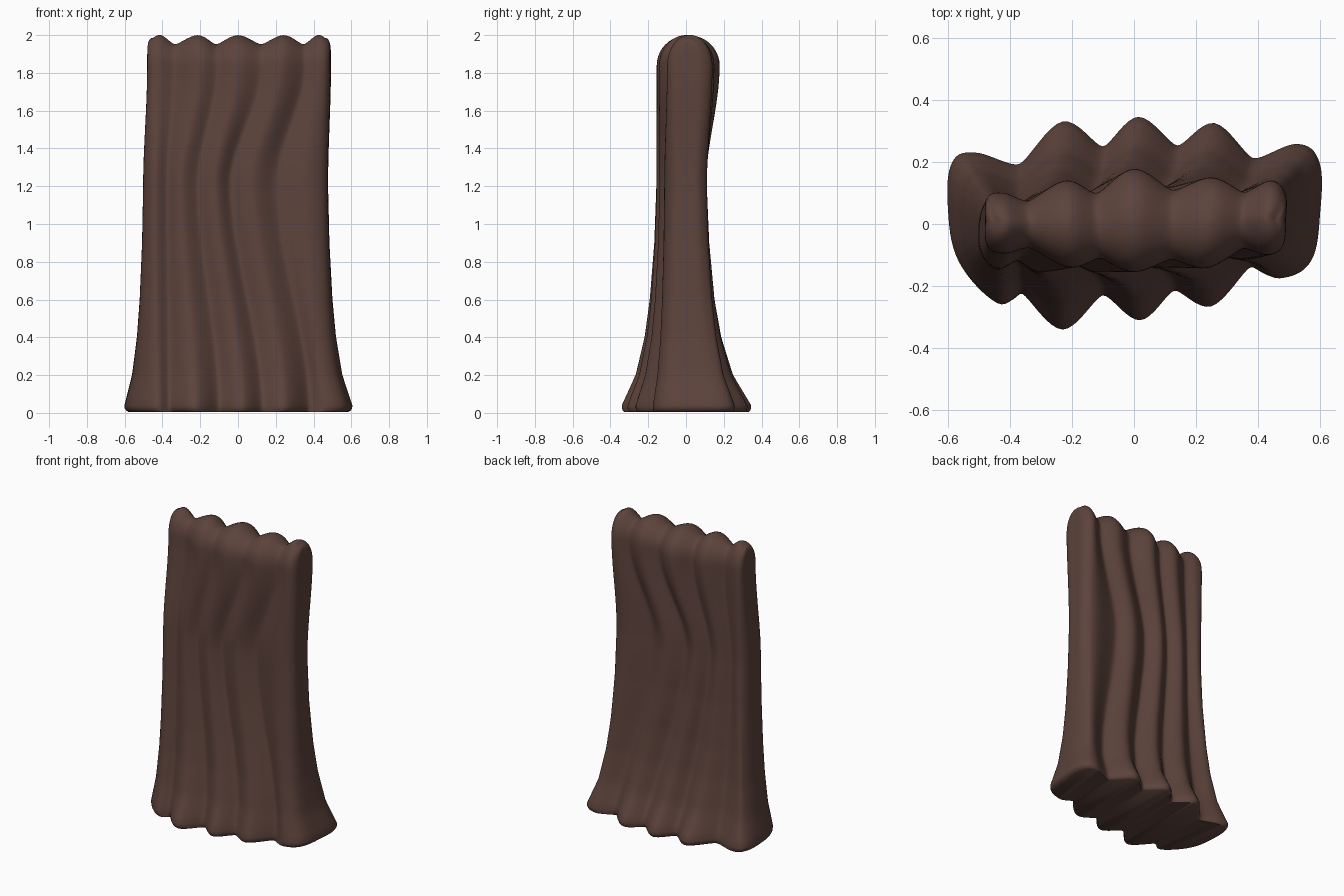
import bpy, bmesh, math

if "Cube" in bpy.data.objects:
    bpy.data.objects.remove(bpy.data.objects["Cube"])

# Outline sections, counter-clockwise from the right end: right end, corner,
# back folds (peak, valley ...), corner, left end, corner, front folds, corner
BASE = [(.6, .04), (.597, .2), (.525, .258), (.385, .212), (.26, .325), (.14, .253),
        (.015, .345), (-.1, .25), (-.23, .33), (-.37, .193), (-.51, .23), (-.585, .2),
        (-.6, .06), (-.565, -.12), (-.44, -.255), (-.36, -.225), (-.23, -.34), (-.1, -.23),
        (.02, -.31), (.13, -.215), (.25, -.265), (.375, -.14), (.47, -.175), (.57, -.12)]
MID = [(.475, .01), (.465, .08), (.39, .11), (.2, .06), (.09, .11), (-.04, .055),
       (-.13, .105), (-.22, .055), (-.3, .095), (-.38, .055), (-.44, .085), (-.485, .06),
       (-.502, -.02), (-.49, -.1), (-.44, -.145), (-.375, -.12), (-.3, -.157), (-.215, -.12),
       (-.12, -.155), (-.04, -.105), (.08, -.14), (.2, -.085), (.35, -.115), (.455, -.08)]
TOP = [(.49, .02), (.487, .1), (.44, .14), (.355, .103), (.25, .15), (.125, .11),
       (0, .178), (-.12, .1), (-.22, .14), (-.34, .075), (-.42, .1), (-.473, .085),
       (-.48, .01), (-.473, -.07), (-.42, -.095), (-.335, -.078), (-.21, -.14), (-.11, -.112),
       (0, -.155), (.12, -.115), (.235, -.142), (.35, -.08), (.43, -.1), (.48, -.07)]
VALLEYS = {3, 5, 7, 9, 15, 17, 19, 21}
ENDS = {0, 1, 11, 12, 13, 23}
SUB = 8
N = 24 * SUB
SHOULDER = 1.84


def smooth(t):
    t = max(0, min(1, t))
    return t * t * (3 - 2 * t)


FLARE = [(0, 1.03), (.04, 1), (.2, .6), (.4, .34), (.6, .19), (.9, .06), (1.2, 0)]


def flare(z):
    for (a, p), (b, q) in zip(FLARE, FLARE[1:]):
        if z <= b:
            return p + (q - p) * (z - a) / (b - a)
    return 0


def loop(pts):
    """Closed spline with tightened tangents in the fold valleys."""
    n, out = len(pts), []

    def tangent(i):
        k = .3 if i % n in VALLEYS else .55
        return [k * (b - a) for a, b in zip(pts[(i - 1) % n], pts[(i + 1) % n])]
    for i in range(n):
        p, q, m, r = pts[i], pts[(i + 1) % n], tangent(i), tangent(i + 1)
        for s in range(SUB):
            t = s / SUB
            h = (2*t**3 - 3*t*t + 1, t**3 - 2*t*t + t, 3*t*t - 2*t**3, t**3 - t*t)
            out.append([h[0]*a + h[1]*b + h[2]*c + h[3]*d for a, b, c, d in zip(p, m, q, r)])
    return out


def section(z):
    f, drift, up = flare(z), 1 - smooth(z / 1.25), smooth((z - 1.2) / .64)
    pts = []
    for i, (b, m, t) in enumerate(zip(BASE, MID, TOP)):
        # ends follow the flare, inner folds sway sideways more slowly
        wx = f if i in ENDS else (.5 * f + .5 * drift if i in (2, 10, 14, 22) else drift)
        x = m[0] + (b[0] - m[0]) * wx + (t[0] - m[0]) * up
        y = m[1] + (b[1] - m[1]) * f + (t[1] - m[1]) * up
        crest = 1.952 if i in VALLEYS else 1.985 if i in ENDS else 2.0
        pts.append((x, y, crest))
    return loop(pts)


bm = bmesh.new()
rings = []


def add_ring(coords):
    rings.append([bm.verts.new(c) for c in coords])


# Softened hem
hem = section(.04)
for z, s in ((0.004, .96), (.012, .985), (.025, .998)):
    add_ring([(x * s, y * s, z) for x, y, _ in hem])
# Draped body
heights = [.04 + (SHOULDER - .04) * i / 44 for i in range(45)]
for z in heights:
    add_ring([(x, y, z) for x, y, _ in section(z)])
# Rounded top with a crest on each fold
rim = section(SHOULDER)
for j in range(1, 11):
    a = math.radians(86) * j / 10
    c, s = math.cos(a), math.sin(a)
    ring = []
    for k, (x, y, crest) in enumerate(rim):
        ox, oy, oc = rim[-k % N]
        shrink = 1 - .06 * (1 - c) ** 2 * abs(x / .49) ** 3
        cx, cy, cc = (x + ox) / 2, (y + oy) / 2, (crest + oc) / 2
        ring.append(((cx + (x - cx) * c) * shrink, cy + (y - cy) * c,
                     SHOULDER + (cc - SHOULDER) * s))
    add_ring(ring)

for lo, hi in zip(rings, rings[1:]):
    for k in range(N):
        n = (k + 1) % N
        bm.faces.new((lo[k], lo[n], hi[n], hi[k]))
# Close underside and crest by joining back to front
for ring in (rings[0], rings[-1]):
    for k in range(N // 2):
        quad = [ring[k], ring[k + 1], ring[-(k + 1) % N], ring[-k % N]]
        bm.faces.new(list(dict.fromkeys(quad)))
bmesh.ops.recalc_face_normals(bm, faces=bm.faces)

mesh = bpy.data.meshes.new("draped_folds")
bm.to_mesh(mesh)
bm.free()
drape = bpy.data.objects.new("draped_folds", mesh)
bpy.context.collection.objects.link(drape)

brown = bpy.data.materials.new("dark brown")
brown.diffuse_color = (.109, .056, .045, 1)
brown.use_nodes = True
brown.node_tree.nodes["Principled BSDF"].inputs["Base Color"].default_value = brown.diffuse_color
mesh.materials.append(brown)

bpy.context.view_layer.objects.active = drape
drape.select_set(True)
bpy.ops.object.shade_smooth_by_angle(angle=math.radians(50))
